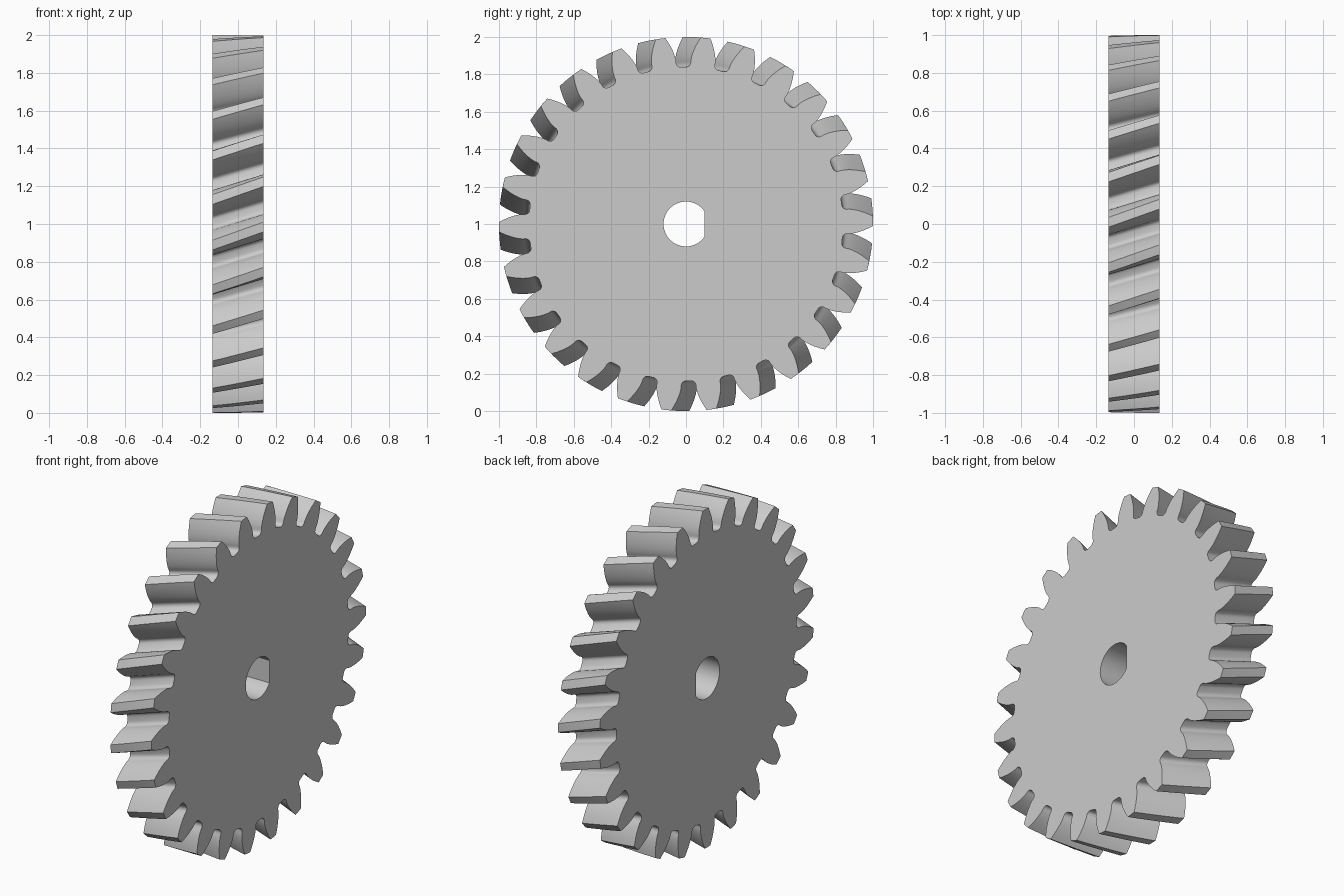
import bpy
import bmesh
from math import pi, sin, cos, tan, acos, sqrt, radians, atan2

cube = bpy.data.objects.get("Cube")
if cube:
    bpy.data.objects.remove(cube)

# Gear proportions
TEETH = 26
TIP = 1.0
MODULE = 2 * TIP / (TEETH + 2)
PITCH_R = MODULE * TEETH / 2
ROOT = PITCH_R - 1.25 * MODULE
PRESSURE = radians(20)
BASE = PITCH_R * cos(PRESSURE)
HALF_WIDTH = 0.135
NEAR, FAR = radians(0.9), radians(6.4)   # tooth phase on the two faces
SLICES = 8
BORE_R, FLAT = 0.12, 0.10


def involute(a):
    return tan(a) - a


def half_angle(r):
    """Half the angular thickness of a tooth at radius r."""
    r = max(r, BASE)
    return pi / (2 * TEETH) + involute(PRESSURE) - involute(acos(BASE / r))


def tooth_flank():
    """Points (radius, half angle) from the root up to the tip."""
    fillet = 0.024
    pts = []
    for i in range(5):
        t = i / 4 * pi / 2
        r = ROOT + fillet * (1 - cos(t))
        pts.append((r, half_angle(BASE) + fillet * (1 - sin(t)) / ROOT))
    for i in range(9):
        r = BASE + (TIP - BASE) * i / 8
        pts.append((r, half_angle(r)))
    return pts


def gear_outline():
    flank = tooth_flank()
    tooth = [(r, -a) for r, a in flank] + [(TIP, 0)]
    tooth += [(r, a) for r, a in reversed(flank)]
    return [(r, a + k * 2 * pi / TEETH) for k in range(TEETH) for r, a in tooth]


def bore_outline():
    """Round hole with one flat side."""
    start = acos(FLAT / BORE_R)
    n = 48
    return [(BORE_R, start + (2 * pi - 2 * start) * i / n) for i in range(n + 1)]


def sweep(bm, outline, slices, twisted):
    """Sweep a polar outline along x and return its two end rings."""
    rings = []
    for s in range(slices + 1):
        t = s / slices
        x = -HALF_WIDTH + 2 * HALF_WIDTH * t
        turn = FAR + (NEAR - FAR) * t if twisted else 0
        rings.append([bm.verts.new((x, r * cos(a + turn), r * sin(a + turn)))
                      for r, a in outline])
    for lo, hi in zip(rings, rings[1:]):
        for i in range(len(lo)):
            j = (i + 1) % len(lo)
            bm.faces.new((lo[i], lo[j], hi[j], hi[i]))
    return rings[0], rings[-1]


def ring_edges(bm, ring):
    return [bm.edges.get((ring[i - 1], ring[i])) for i in range(len(ring))]


# Twisted teeth, bore wall and the two flat faces between them
bm = bmesh.new()
outer = sweep(bm, gear_outline(), SLICES, True)
inner = sweep(bm, bore_outline(), 1, False)
for o, i in zip(outer, inner):
    bmesh.ops.triangle_fill(bm, edges=ring_edges(bm, o) + ring_edges(bm, i),
                            use_beauty=True)
bmesh.ops.recalc_face_normals(bm, faces=bm.faces[:])
for v in bm.verts:
    v.co.z += TIP

mesh = bpy.data.meshes.new("helical_gear")
bm.to_mesh(mesh)
bm.free()
gear = bpy.data.objects.new("helical_gear", mesh)
bpy.context.scene.collection.objects.link(gear)

# Plain grey metal
grey = bpy.data.materials.new("light_grey")
grey.use_nodes = True
colour = (0.6, 0.6, 0.6, 1)
grey.diffuse_color = colour
grey.node_tree.nodes["Principled BSDF"].inputs["Base Color"].default_value = colour
mesh.materials.append(grey)

bpy.ops.object.select_all(action="DESELECT")
gear.select_set(True)
bpy.context.view_layer.objects.active = gear
bpy.ops.object.shade_smooth_by_angle(angle=radians(30))
